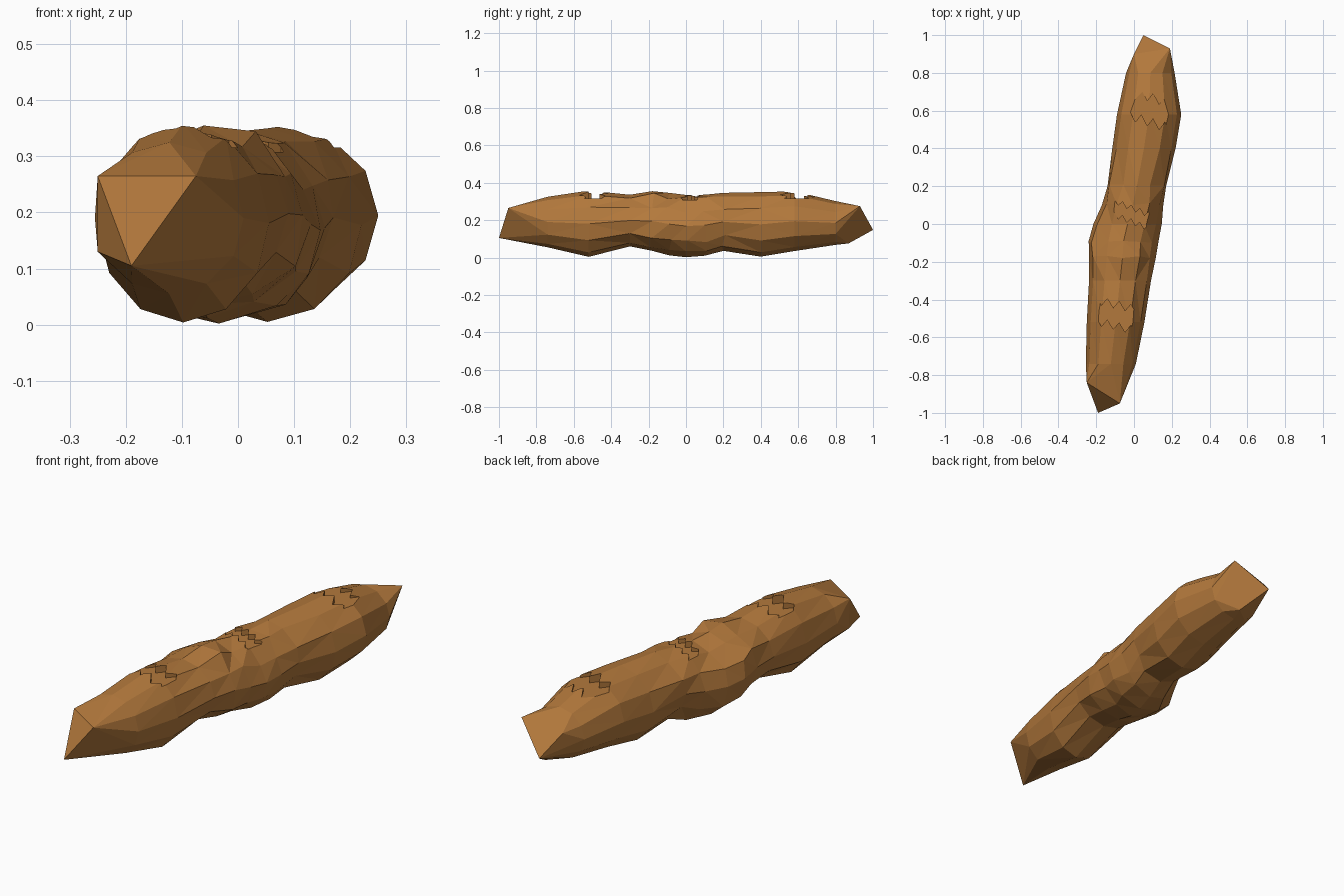
import bpy, bmesh, math, random
from mathutils import Vector

if "Cube" in bpy.data.objects:
    bpy.data.objects.remove(bpy.data.objects["Cube"])

random.seed(4)

crust = bpy.data.materials.new("golden_brown_crust")
crust.diffuse_color = (0.45, 0.19, 0.045, 1)
crust.use_nodes = True
crust.node_tree.nodes["Principled BSDF"].inputs["Base Color"].default_value = crust.diffuse_color

SIDES = 12
# sections along the log: y, left x, right x, bottom z, top z
SECTIONS = [
    (-0.74, -0.255, 0.01, 0.055, 0.325),
    (-0.52, -0.250, 0.055, 0.004, 0.358),
    (-0.30, -0.238, 0.09, 0.060, 0.336),
    (-0.18, -0.237, 0.115, 0.036, 0.355),
    (-0.09, -0.240, 0.13, 0.012, 0.346),
    (0.00, -0.215, 0.147, 0.002, 0.335),
    (0.10, -0.170, 0.155, 0.010, 0.336),
    (0.20, -0.140, 0.170, 0.036, 0.346),
    (0.40, -0.115, 0.220, 0.005, 0.350),
    (0.58, -0.090, 0.250, 0.035, 0.354),
    (0.80, -0.042, 0.215, 0.068, 0.302),
]
FRONT_TIP = [(-0.19, -1.0, 0.105), (-0.25, -0.84, 0.265), (-0.075, -0.95, 0.265),
             (-0.25, -0.83, 0.13)]
BACK_TIP = [(0.05, 1.0, 0.148), (0.19, 0.93, 0.275), (0.11, 0.87, 0.076), (0.0, 0.9, 0.24)]


def make_object(name, bm):
    bmesh.ops.recalc_face_normals(bm, faces=bm.faces)
    mesh = bpy.data.meshes.new(name)
    bm.to_mesh(mesh)
    bm.free()
    mesh.materials.append(crust)
    ob = bpy.data.objects.new(name, mesh)
    bpy.context.collection.objects.link(ob)
    return ob


# loaf: lofted elliptical rings, roughened around the pinched middle
bm = bmesh.new()
rings = []
for y, x0, x1, z0, z1 in SECTIONS:
    ring = []
    rough = 0.012 if abs(y) < 0.25 else 0.0
    for i in range(SIDES):
        a = 2 * math.pi * i / SIDES
        p = Vector(((x0 + x1) / 2 + (x1 - x0) / 2 * math.cos(a), y,
                    (z0 + z1) / 2 + (z1 - z0) / 2 * math.sin(a)))
        if i % 3:
            p += Vector([random.uniform(-rough, rough) for _ in range(3)])
        ring.append(bm.verts.new(p))
    rings.append(ring)
for a, b in zip(rings, rings[1:]):
    for i in range(SIDES):
        j = (i + 1) % SIDES
        bm.faces.new((a[i], a[j], b[j], b[i]))


# faceted ends: convex hull of the last ring and a few points, without the inner cap
def close_end(ring, points):
    inner = bmesh.new()
    for p in [v.co for v in ring] + [Vector(p) for p in points]:
        inner.verts.new(p)
    bmesh.ops.convex_hull(inner, input=inner.verts[:])
    y = ring[0].co.y
    for f in inner.faces:
        if all(abs(v.co.y - y) < 1e-5 for v in f.verts):
            continue
        bm.faces.new([bm.verts.new(v.co) for v in f.verts])
    inner.free()


close_end(rings[0], FRONT_TIP)
close_end(rings[-1], BACK_TIP)
bmesh.ops.remove_doubles(bm, verts=bm.verts[:], dist=1e-4)
bmesh.ops.triangulate(bm, faces=bm.faces[:])
loaf = make_object("loaf", bm)


# zigzag score cuts in the top
def zigzag_cutter(cx, cy, width, length, teeth, amp, tilt, floor):
    cut = bmesh.new()
    n = teeth * 2
    outline = []
    for side in (1, -1):
        for i in range(n + 1):
            t = (i / n - 0.5) * side
            tooth = amp if i % 2 else -amp
            outline.append((cx + width * t, cy + side * length / 2 + tooth + tilt * t))
    face = cut.faces.new([cut.verts.new((x, y, floor)) for x, y in outline])
    top = bmesh.ops.extrude_face_region(cut, geom=[face])["geom"]
    bmesh.ops.translate(cut, vec=(0, 0, 0.2),
                        verts=[v for v in top if isinstance(v, bmesh.types.BMVert)])
    return make_object("score_cutter", cut)


for spec in [(-0.11, -0.48, 0.25, 0.11, 4, 0.022, -0.06, 0.316),
             (-0.015, 0.05, 0.23, 0.07, 5, 0.015, -0.09, 0.308),
             (0.07, 0.61, 0.25, 0.13, 4, 0.025, -0.08, 0.316)]:
    cutter = zigzag_cutter(*spec)
    cutter.hide_render = True
    mod = loaf.modifiers.new("score", "BOOLEAN")
    mod.operation = "DIFFERENCE"
    mod.solver = "EXACT"
    mod.object = cutter
    bpy.context.view_layer.objects.active = loaf
    bpy.ops.object.modifier_apply(modifier=mod.name)
    bpy.data.objects.remove(cutter)
